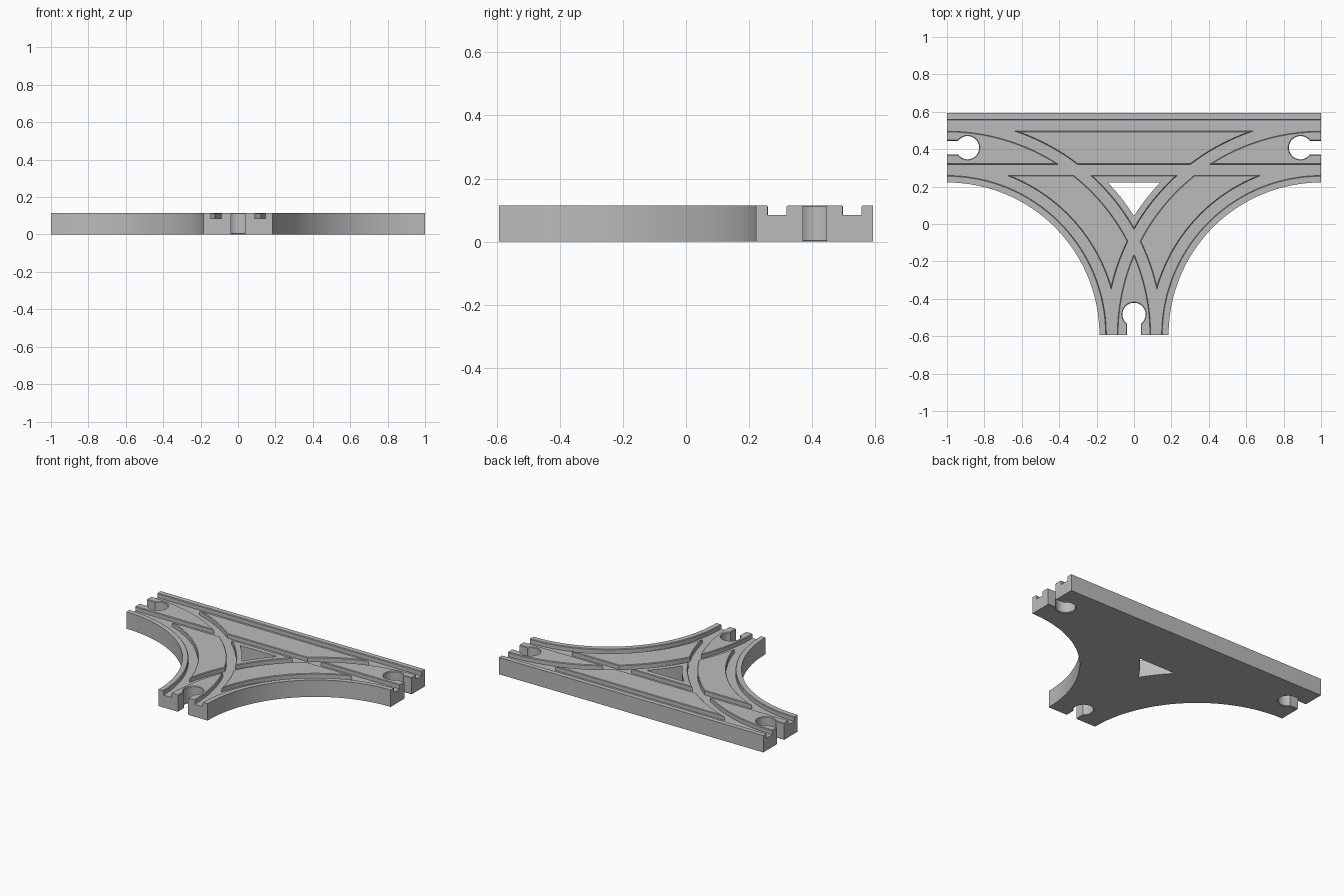
import bpy
import bmesh
from math import sin, cos, asin, sqrt, pi, radians

HEIGHT, FLOOR = 0.115, 0.085
EDGE_Y = 0.593            # front and back edges
HALF_WIDTH = 0.185        # half width of one track
TRACK_Y = EDGE_Y - HALF_WIDTH
GROOVE_IN, GROOVE_OUT = 0.089, 0.148
CHAMFER = 0.004

if "Cube" in bpy.data.objects:
    bpy.data.objects.remove(bpy.data.objects["Cube"])

wood = bpy.data.materials.new("plain grey")
wood.use_nodes = True
wood.diffuse_color = (0.5, 0.5, 0.5, 1)
wood.node_tree.nodes["Principled BSDF"].inputs["Base Color"].default_value = (0.5, 0.5, 0.5, 1)


def loft(name, rings):
    """Closed solid through rings of equally many points."""
    bm = bmesh.new()
    loops = [[bm.verts.new(p) for p in ring] for ring in rings]
    n = len(loops[0])
    for a, b in zip(loops, loops[1:]):
        for i in range(n):
            j = (i + 1) % n
            bm.faces.new((a[i], a[j], b[j], b[i]))
    bm.faces.new(loops[0])
    bm.faces.new(loops[-1])
    bmesh.ops.recalc_face_normals(bm, faces=bm.faces)
    mesh = bpy.data.meshes.new(name)
    bm.to_mesh(mesh)
    bm.free()
    mesh.materials.append(wood)
    obj = bpy.data.objects.new(name, mesh)
    bpy.context.collection.objects.link(obj)
    return obj


def prism(name, outline, z0, z1):
    return loft(name, [[(x, y, z) for x, y in outline] for z in (z0, z1)])


def arc(cx, cy, r, a0, a1, steps):
    return [(cx + r * cos(a0 + (a1 - a0) * i / steps),
             cy + r * sin(a0 + (a1 - a0) * i / steps)) for i in range(steps + 1)]


def groove_section(side):
    """Wheel groove section as (offset from track centre, z), chamfered at the rim."""
    lo, hi = sorted((side * GROOVE_IN, side * GROOVE_OUT))
    rim, over = HEIGHT - CHAMFER, 0.01
    return [(lo, FLOOR), (hi, FLOOR), (hi, rim), (hi + CHAMFER, HEIGHT),
            (hi + CHAMFER, HEIGHT + over), (lo - CHAMFER, HEIGHT + over),
            (lo - CHAMFER, HEIGHT), (lo, rim)]


def keyhole(grow):
    """Socket outline opening toward +x, with the track end at x = 0."""
    half, r = 0.037 + grow, 0.062 + grow
    a = asin(half / r)
    return [(0.1, half)] + arc(-0.11, 0, r, a, 2 * pi - a, 40) + [(0.1, -half)]


# Track body: straight back edge and two concave quarter circles
inner_r = 1 - HALF_WIDTH
outline = [(-1, EDGE_Y)]
outline += arc(-1, -EDGE_Y, inner_r, pi / 2, 0, 48)
outline += arc(1, -EDGE_Y, inner_r, pi, pi / 2, 48)
outline += [(1, EDGE_Y)]
track = prism("track_body", outline, 0, HEIGHT)
cutters = []

# Wheel grooves: straight pair and the two curved pairs
for side in (-1, 1):
    section = groove_section(side)
    cutters.append(loft("straight_groove_cutter",
                        [[(x, TRACK_Y + d, z) for d, z in section] for x in (-1.1, 1.1)]))
    for turn in (-1, 1):
        rings = []
        for i in range(65):
            a = radians(-3 + 96 * i / 64)
            rings.append([(turn * (1 - (1 + d) * cos(a)), -EDGE_Y + (1 + d) * sin(a), z)
                          for d, z in section])
        cutters.append(loft("curved_groove_cutter", rings))

# Connector sockets at the three ends, flared at top and bottom
layers = [(-0.01, CHAMFER), (0, CHAMFER), (CHAMFER, 0),
          (HEIGHT - CHAMFER, 0), (HEIGHT, CHAMFER), (HEIGHT + 0.01, CHAMFER)]
for ex, ey, a in ((1, TRACK_Y, 0), (-1, TRACK_Y, pi), (0, -EDGE_Y, -pi / 2)):
    rings = [[(ex + x * cos(a) - y * sin(a), ey + x * sin(a) + y * cos(a), z)
              for x, y in keyhole(grow)] for z, grow in layers]
    cutters.append(loft("socket_cutter", rings))

# Central opening: flat back side and two bowed sides meeting at the front
hole_r, hole_y = 1 + HALF_WIDTH, TRACK_Y - HALF_WIDTH
start = pi - asin((hole_y + EDGE_Y) / hole_r)
end = pi - asin(sqrt(hole_r ** 2 - 1) / hole_r)
right = arc(1, -EDGE_Y, hole_r, start, end, 10)
left = [(-x, y) for x, y in reversed(right[:-1])]
cutters.append(prism("centre_hole_cutter", right + left, -0.01, HEIGHT + 0.01))

# Carve the body
bpy.context.view_layer.objects.active = track
for cutter in cutters:
    mod = track.modifiers.new("cut", "BOOLEAN")
    mod.operation = "DIFFERENCE"
    mod.solver = "EXACT"
    mod.object = cutter
    bpy.ops.object.modifier_apply(modifier=mod.name)
    bpy.data.objects.remove(cutter)

bpy.ops.object.select_all(action="DESELECT")
track.select_set(True)
bpy.ops.object.shade_smooth_by_angle(angle=radians(30))
